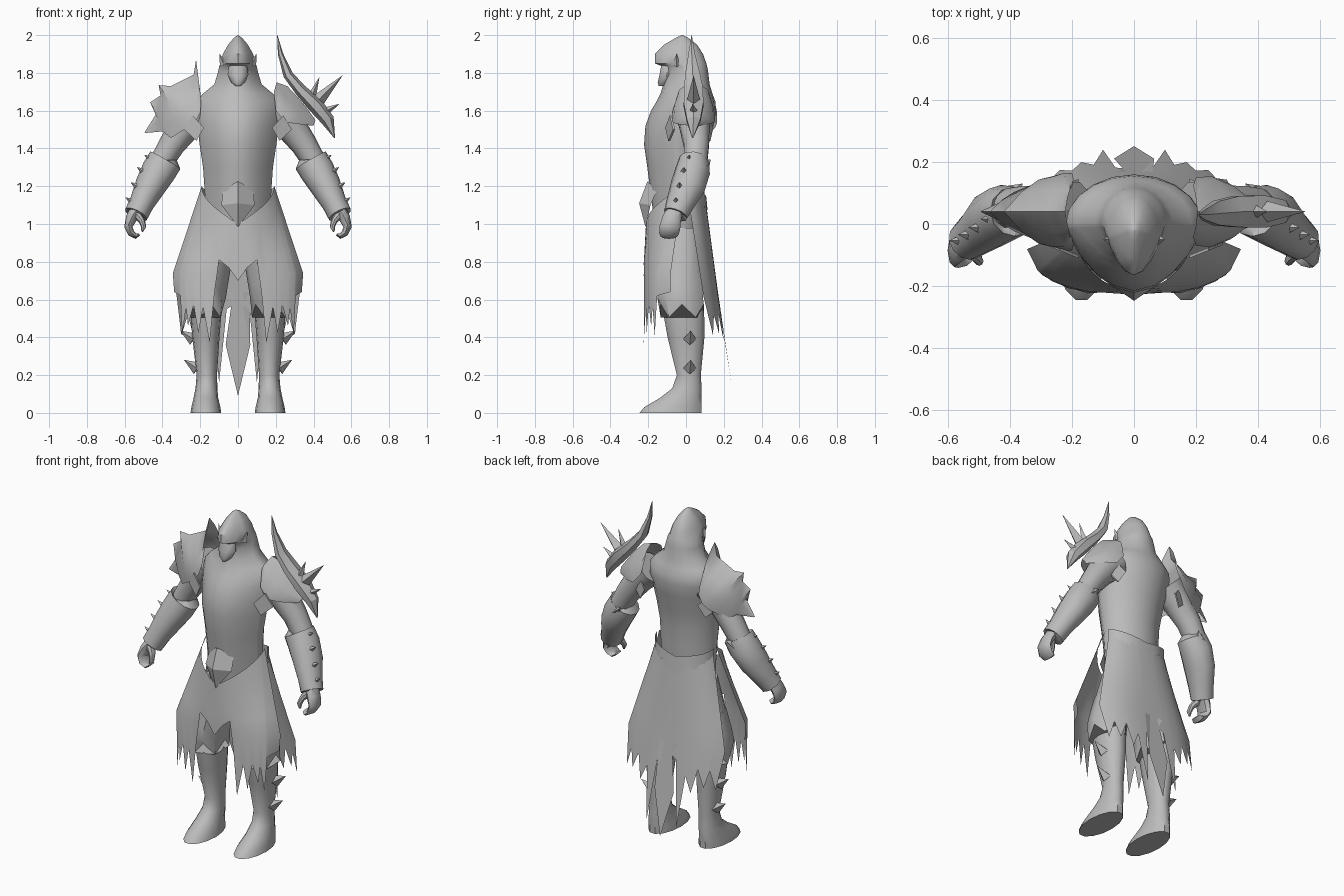
import bpy, math
from mathutils import Vector

grey = bpy.data.materials.new("stone_grey")
grey.diffuse_color = (0.5, 0.5, 0.5, 1)


def add(name, verts, faces, angle=40):
    me = bpy.data.meshes.new(name)
    me.from_pydata([tuple(v) for v in verts], [], faces)
    me.update()
    ob = bpy.data.objects.new(name, me)
    bpy.context.collection.objects.link(ob)
    me.materials.append(grey)
    bpy.ops.object.select_all(action='DESELECT')
    ob.select_set(True)
    bpy.context.view_layer.objects.active = ob
    bpy.ops.object.mode_set(mode='EDIT')
    bpy.ops.mesh.select_all(action='SELECT')
    bpy.ops.mesh.remove_doubles(threshold=0.0005)
    bpy.ops.mesh.normals_make_consistent(inside=False)
    bpy.ops.object.mode_set(mode='OBJECT')
    bpy.ops.object.shade_smooth_by_angle(angle=math.radians(angle))
    return ob


def skin(name, rings, angle=40):
    """Closed tube through rings of equal length."""
    n = len(rings[0])
    faces = [(r * n + i, r * n + (i + 1) % n, (r + 1) * n + (i + 1) % n, (r + 1) * n + i)
             for r in range(len(rings) - 1) for i in range(n)]
    faces += [tuple(range(n)), tuple((len(rings) - 1) * n + i for i in range(n))]
    return add(name, sum(rings, []), faces, angle)


def stack(name, rows, n=16, cut=0, keel=1):
    """Level ellipses: z, centre x, half width, front y, back y. keel > 1 narrows the front."""
    def y(f, b, i):
        s = math.sin(2 * math.pi * i / n)
        return (f + b) / 2 + (b - f) / 2 * (s if s > 0 else -abs(s) ** keel)
    return skin(name, [[Vector((cx + rx * math.cos(2 * math.pi * i / n), y(f, b, i),
                                z + (cut * (-1) ** i if k == len(rows) - 1 else 0)))
                        for i in range(n)] for k, (z, cx, rx, f, b) in enumerate(rows)])


def tube(name, path, n=10, angle=40):
    """Ellipses square to a path: x, y, z, in-plane radius, y radius."""
    pts = [Vector(p[:3]) for p in path]
    rings = []
    for k, p in enumerate(path):
        t = (pts[min(k + 1, len(pts) - 1)] - pts[max(k - 1, 0)]).normalized()
        u = t.cross(Vector((0, 1, 0))).normalized()
        v = u.cross(t)
        rings.append([pts[k] + u * p[3] * math.cos(2 * math.pi * i / n)
                      + v * p[4] * math.sin(2 * math.pi * i / n) for i in range(n)])
    return skin(name, rings, angle)


def spike(name, base, tip, r):
    return tube(name, [(*base, r, r), (*tip, .0008, .0008)], 4, 20)


def sheet(name, grid, angle=40):
    n = len(grid[0])
    return add(name, [v for row in grid for v in row],
               [(r * n + i, r * n + i + 1, (r + 1) * n + i + 1, (r + 1) * n + i)
                for r in range(len(grid) - 1) for i in range(n - 1)], angle)


# Torso flowing into shoulders and hood
stack("body_and_hood", [
    (.95, 0, .165, -.16, .08), (1.2, 0, .178, -.192, .10), (1.3, 0, .185, -.205, .10),
    (1.42, 0, .203, -.222, .12), (1.52, 0, .215, -.215, .145), (1.6, 0, .225, -.185, .16),
    (1.65, 0, .22, -.155, .155), (1.69, 0, .185, -.135, .14), (1.74, 0, .125, -.12, .125),
    (1.8, 0, .107, -.115, .118), (1.835, 0, .099, -.125, .112), (1.85, 0, .093, -.165, .108),
    (1.9, 0, .08, -.165, .09), (1.95, 0, .052, -.115, .058), (1.985, 0, .022, -.055, .012),
    (2.0, 0, .002, -.022, -.018)], 20, 0, 1.9)

# Face and beard under the hood brow
stack("face", [(1.73, 0, .012, -.145, -.10), (1.75, 0, .036, -.152, -.08),
               (1.79, 0, .055, -.142, -.06), (1.83, 0, .05, -.135, -.06), (1.86, 0, .03, -.13, -.06)], 10)
for s in (-1, 1):
    spike("hood_point", (s * .075, -.05, 1.84), (s * .098, -.05, 1.9), .022)


# Skirts: waist row, flared rows, torn hem
def skirt(name, hem, wide, line, waist, flare):
    cols = sorted(p[0] for p in hem)
    half = [(c / cols[-1], x, z) for c, (x, z) in zip(cols, hem)]
    full = [(-a, -x, z) for a, x, z in reversed(half[1:])] + half
    rows = [[waist(a).lerp(Vector((wide * a, flare(a, max(line, z + .01)), max(line, z + .01))), k / 4)
             for a, x, z in full] for k in range(5)]
    rows.append([Vector((x, flare(a, z), z)) for a, x, z in full])
    return sheet(name, rows, 50)


def front_flare(a, z):
    return -.08 - .145 * math.sqrt(max(0, 1 - abs(a) ** 2.5)) - .02 * (.8 - z)


def back_flare(a, z):
    return .1 + .15 * (1.1 - z) - .08 * abs(a) ** 3.5


skirt("front_skirt",
      [(0, .70), (.05, .77), (.10, .81), (.125, .63), (.15, .37), (.185, .56), (.21, .42),
       (.235, .57), (.265, .46), (.275, .56), (.295, .41), (.305, .62), (.338, .64)],
      .345, .74,
      lambda a: Vector((.192 * math.sin(a * 1.57), -.212 * math.cos(a * 1.5), 1.0 + .2 * abs(a))),
      front_flare)
skirt("back_skirt",
      [(0, .09), (.065, .36), (.025, .57), (.06, .55), (.10, .16), (.13, .47), (.17, .38),
       (.20, .52), (.24, .42), (.265, .52), (.30, .41), (.325, .62)],
      .325, .64,
      lambda a: Vector((.19 * math.sin(a * 1.57), .11 * math.cos(a * 1.5), 1.08 + .08 * abs(a))),
      back_flare)

# Waist band at the back with a pointed lower edge, and buckle plate at the front
low = [1.1, 1.1, 1.09, 1.06, 1.1, 1.07, 1.03, 1.07, 1.1, 1.06, 1.09, 1.1, 1.1]
sheet("back_belt", [[Vector((.192 * math.sin(a * 1.57), r * math.cos(a * 1.5), z))
                     for a, z in zip([i / 6 - 1 for i in range(13)], zs)]
                    for r, zs in ((.108, [1.14 + .01 * abs(i - 6) for i in range(13)]), (.118, low))])
sheet("buckle", [[Vector((-w, y + .06 * w / .088, z)), Vector((0, y, z2)), Vector((w, y + .06 * w / .088, z))]
                 for w, y, z, z2 in ((.08, -.205, 1.185, 1.225), (.088, -.248, 1.1, 1.11),
                                     (.002, -.215, .987, .985))], 20)

for s in (-1, 1):
    # Legs, boots and knee guards
    stack("leg", [(.98, s * .085, .085, -.13, .08), (.8, s * .13, .095, -.135, .09),
                  (.62, s * .165, .088, -.135, .09), (.5, s * .17, .08, -.118, .1),
                  (.4, s * .17, .072, -.10, .1), (.2, s * .165, .054, -.05, .08),
                  (.13, s * .167, .058, -.075, .085), (.08, s * .17, .065, -.14, .085),
                  (.03, s * .17, .077, -.225, .085), (0, s * .17, .081, -.25, .085)], 14)
    stack("knee_guard", [(.8, s * .13, .097, -.14, .092), (.68, s * .155, .102, -.155, .094),
                         (.61, s * .168, .104, -.158, .096), (.54, s * .172, .098, -.14, .1)], 10, .035)
    for z, x in ((.40, .235), (.245, .215)):
        spike("shin_spike", (s * x, .02, z - .01), (s * (x + .07), .025, z + .035), .035)

    # Upper arm, gauntlet and hand
    tube("upper_arm", [(s * .2, .04, 1.6, .1, .1), (s * .27, .045, 1.53, .085, .085),
                       (s * .35, .055, 1.42, .07, .07), (s * .41, .05, 1.32, .062, .065)])
    tube("gauntlet", [(s * .385, .04, 1.34, .06, .06), (s * .385, .04, 1.337, .092, .08),
                      (s * .42, .035, 1.28, .092, .093), (s * .465, .01, 1.20, .082, .093),
                      (s * .51, -.03, 1.11, .066, .076), (s * .54, -.055, 1.05, .064, .065),
                      (s * .54, -.055, 1.052, .035, .04)], 12)
    spike("elbow_point", (s * .41, .08, 1.30), (s * .36, .13, 1.34), .05)
    for x, z in ((.462, 1.335), (.502, 1.27), (.535, 1.19), (.562, 1.11)):
        y = .06 - .7 * (x - .4)
        spike("gauntlet_spike", (s * (x - .015), y, z), (s * (x + .033), y, z + .03), .024)
    tube("fingers", [(s * .54, -.06, 1.07, .035, .045), (s * .565, -.075, 1.03, .03, .05),
                     (s * .58, -.085, .985, .022, .055), (s * .565, -.09, .95, .018, .052),
                     (s * .54, -.09, .935, .014, .045), (s * .522, -.09, .945, .006, .03)], 8)
    tube("thumb", [(s * .535, -.08, 1.05, .025, .03), (s * .508, -.105, 1.015, .017, .02),
                   (s * .50, -.12, .985, .014, .016), (s * .507, -.125, .96, .005, .006)], 8)

    # Diamond plates at front and back of the armpit
    for y, d in ((-.10, -.01), (.135, .01)):
        corners = [(.285, 1.50), (.24, 1.575), (.18, 1.51), (.22, 1.44)]
        skin("armpit_plate", [[Vector((s * x, y + (x - .18) * (.4 if d < 0 else -.4) + e, z))
                               for x, z in corners] for e in (0, d)], 20)


# Shoulder shells: two softly bulged halves meeting at a jagged ridge that tapers outwards
def shell(name, s, ridge, rim):
    for d in (-1, 1):
        top = [Vector((s * x, .04, z)) for x, z in ridge]
        low = [Vector((s * x, .04 + d * w, z)) for x, w, z in rim]
        rows = [top]
        for t in (.35, .7):
            rows.append([p.lerp(q, t) + Vector((0, d * .2 * abs(q.y - p.y), 0)) for p, q in zip(top, low)])
        sheet(name, rows + [low], 50)


shell("spiked_shoulder", -1,
      [(.222, 1.87), (.235, 1.79), (.285, 1.765), (.355, 1.73), (.42, 1.735), (.41, 1.68),
       (.465, 1.645), (.435, 1.58), (.495, 1.485)],
      [(.20, .08, 1.70), (.195, .105, 1.64), (.2, .125, 1.59), (.225, .125, 1.54), (.26, .115, 1.51),
       (.30, .095, 1.49), (.355, .07, 1.455), (.40, .045, 1.49), (.49, .003, 1.482)])
shell("plain_shoulder", 1,
      [(.205, 1.75), (.26, 1.73), (.31, 1.68), (.36, 1.62), (.41, 1.55)],
      [(.19, .08, 1.70), (.2, .11, 1.60), (.25, .115, 1.54), (.31, .09, 1.53), (.40, .02, 1.52)])

# Tall blade guard on the other shoulder, with spikes
tube("blade_guard", [(.208, .03, 2.0, .001, .001), (.225, .03, 1.9, .014, .02),
                     (.265, .035, 1.79, .026, .045), (.33, .04, 1.71, .032, .058),
                     (.41, .04, 1.63, .042, .06), (.475, .04, 1.55, .036, .042),
                     (.512, .035, 1.455, .002, .003)], 6, 25)
spike("guard_spike", (.43, .04, 1.66), (.552, .04, 1.785), .034)
spike("guard_spike", (.385, .04, 1.66), (.43, .04, 1.775), .026)
spike("guard_spike", (.47, .04, 1.60), (.535, .035, 1.635), .02)
